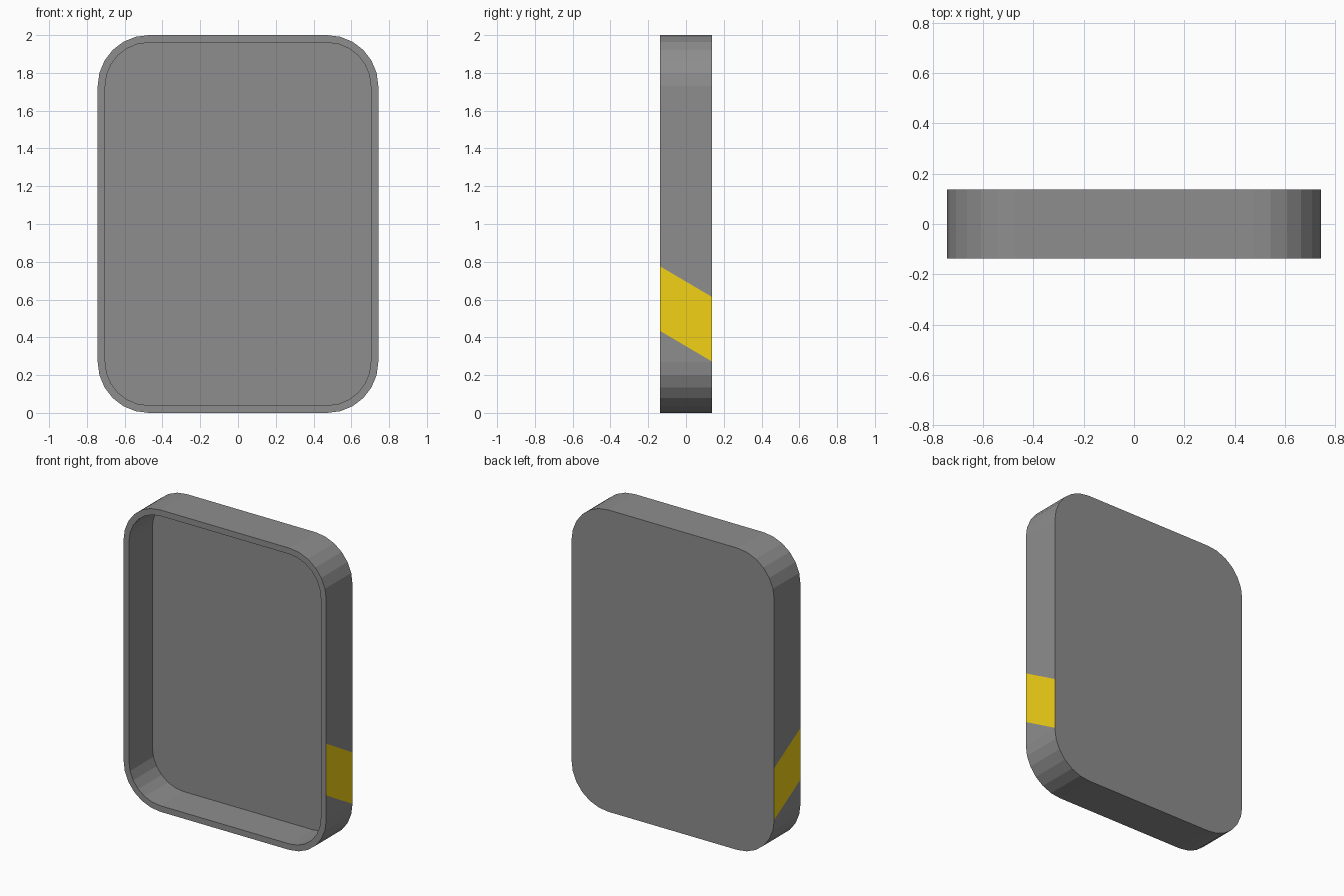
import bpy, bmesh
from math import sin, cos, radians
from mathutils import Vector

if "Cube" in bpy.data.objects:
    bpy.data.objects.remove(bpy.data.objects["Cube"])

HALF_W, HEIGHT, HALF_D = 0.743, 2.0, 0.1375
RADIUS, RIM, BACK, SEGS = 0.27, 0.04, 0.03, 6


def rounded_loop(bm, y, inset):
    """Rounded rectangle of verts in the XZ plane, pulled in by inset."""
    r = RADIUS - inset
    cx, cz = HALF_W - RADIUS, HEIGHT / 2 - RADIUS
    verts = []
    for q, (sx, sz) in enumerate([(1, 1), (-1, 1), (-1, -1), (1, -1)]):
        for i in range(SEGS + 1):
            a = radians(90 * q + 90 * i / SEGS)
            verts.append(bm.verts.new((sx * cx + r * cos(a), y,
                                       HEIGHT / 2 + sz * cz + r * sin(a))))
    return verts


def bridge(bm, a, b):
    n = len(a)
    for i in range(n):
        j = (i + 1) % n
        bm.faces.new((a[i], a[j], b[j], b[i]))


# Tray body: back panel, outer wall, front rim, inner wall, recessed floor
bm = bmesh.new()
loops = [rounded_loop(bm, HALF_D, 0),
         rounded_loop(bm, -HALF_D, 0),
         rounded_loop(bm, -HALF_D, RIM),
         rounded_loop(bm, HALF_D - BACK, RIM)]
bm.faces.new(loops[0])
for a, b in zip(loops, loops[1:]):
    bridge(bm, a, b)
bm.faces.new(loops[-1])
bmesh.ops.recalc_face_normals(bm, faces=bm.faces[:])


def side_faces():
    return [f for f in bm.faces
            if abs(f.normal.x) > 0.999
            and abs(f.calc_center_median().x) > HALF_W - 0.001]


# Slanted stripe cut into both flat sides
slope = Vector((0, -0.162, -0.275)).normalized()
for z in (0.353, 0.695):
    faces = side_faces()
    geom = set(faces)
    for f in faces:
        geom.update(f.edges)
        geom.update(f.verts)
    bmesh.ops.bisect_plane(bm, geom=list(geom), dist=1e-5,
                           plane_co=(0, 0, z), plane_no=slope)
bm.normal_update()
for f in side_faces():
    if abs(f.calc_center_median().z - 0.524) < 0.05:
        f.material_index = 1

mesh = bpy.data.meshes.new("tray_body")
bm.to_mesh(mesh)
bm.free()
body = bpy.data.objects.new("tray_body", mesh)
bpy.context.collection.objects.link(body)

# Dark grey body and yellow stripe
for name, color in (("body_grey", (0.27, 0.27, 0.27, 1)),
                    ("stripe_yellow", (0.89, 0.64, 0.008, 1))):
    mat = bpy.data.materials.new(name)
    mat.diffuse_color = color
    mat.use_nodes = True
    mat.node_tree.nodes["Principled BSDF"].inputs["Base Color"].default_value = mat.diffuse_color
    mesh.materials.append(mat)
